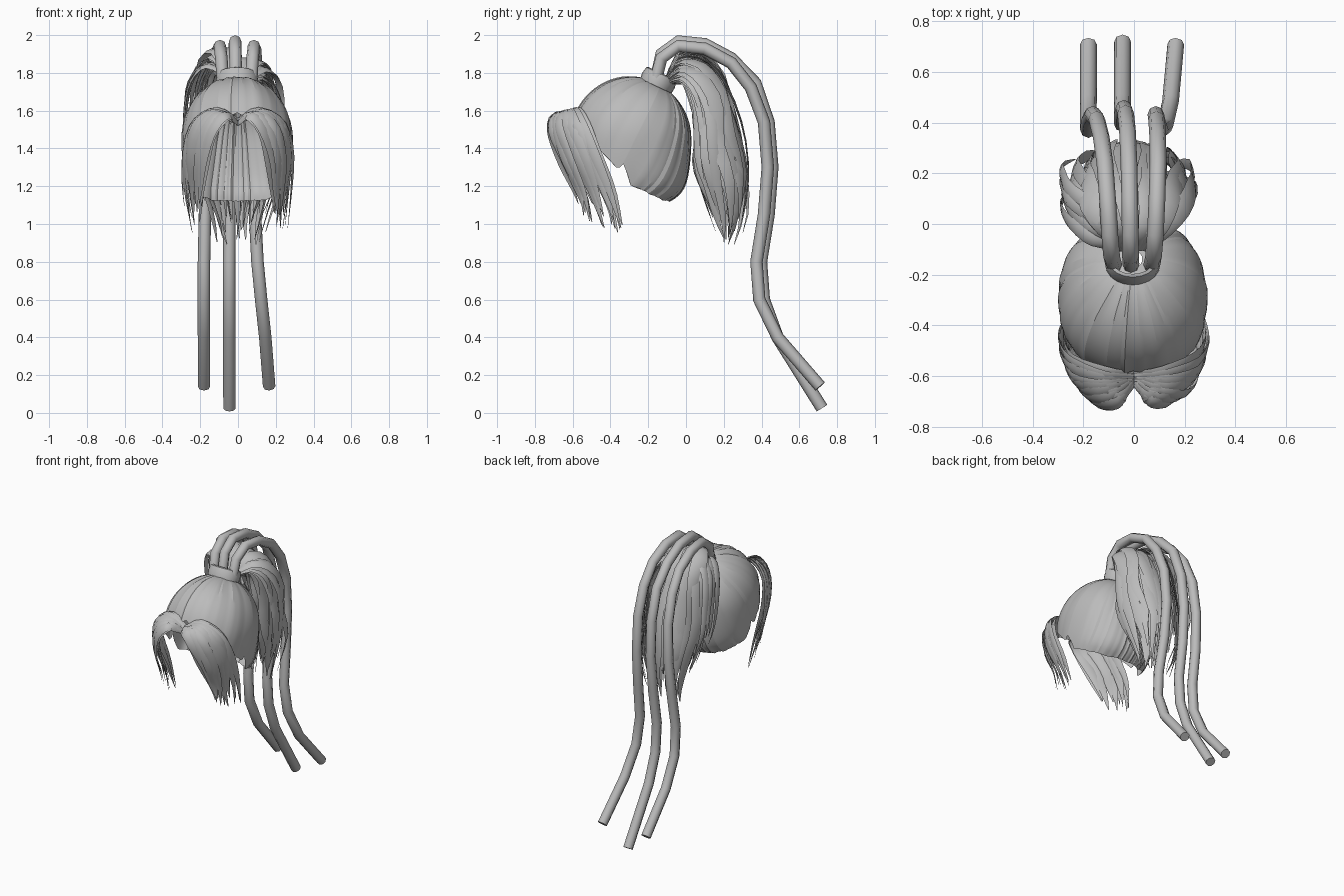
import bpy, bmesh, math, random
from mathutils import Vector

if "Cube" in bpy.data.objects:
    bpy.data.objects.remove(bpy.data.objects["Cube"])

random.seed(4)
grey = bpy.data.materials.new("hair_grey")
grey.diffuse_color = (0.5, 0.5, 0.5, 1)
grey.use_nodes = True
grey.node_tree.nodes["Principled BSDF"].inputs["Base Color"].default_value = grey.diffuse_color


def finish(name, bm, angle=40):
    bmesh.ops.recalc_face_normals(bm, faces=bm.faces)
    me = bpy.data.meshes.new(name)
    bm.to_mesh(me)
    bm.free()
    ob = bpy.data.objects.new(name, me)
    bpy.context.collection.objects.link(ob)
    me.materials.append(grey)
    bpy.ops.object.select_all(action='DESELECT')
    ob.select_set(True)
    bpy.context.view_layer.objects.active = ob
    bpy.ops.object.shade_smooth_by_angle(angle=math.radians(angle))
    return ob


def spline(pts, n, end=1.0):
    """Catmull-Rom samples through pts, stopping at the fraction end."""
    p = [2 * pts[0] - pts[1]] + pts + [2 * pts[-1] - pts[-2]]
    out = []
    for i in range(n + 1):
        s = i / n * end * (len(pts) - 1)
        k = min(int(s), len(pts) - 2)
        t = s - k
        a, b, c, d = p[k:k + 4]
        out.append(0.5 * (2 * b + (c - a) * t + (2 * a - 5 * b + 4 * c - d) * t * t
                          + (3 * b - a - 3 * c + d) * t ** 3))
    return out


def sweep(bm, path, width, thick, outward, sides):
    """Elliptical section along path; width/thick are functions of 0..1."""
    rings = []
    last = len(path) - 1
    for i, p in enumerate(path):
        tan = (path[min(i + 1, last)] - path[max(i - 1, 0)]).normalized()
        nor = outward(p)
        nor = (nor - tan * nor.dot(tan)).normalized()
        side = tan.cross(nor)
        w, h = width(i / last), thick(i / last)
        rings.append([bm.verts.new(p + side * w * math.cos(a) + nor * h * math.sin(a))
                      for a in (2 * math.pi * j / sides for j in range(sides))])
    for r, q in zip(rings, rings[1:]):
        for j in range(sides):
            k = (j + 1) % sides
            bm.faces.new((r[j], r[k], q[k], q[j]))
    bm.faces.new(rings[0])
    bm.faces.new(rings[-1])


def lock(bm, pts, half, centre, end=1.0):
    """Flat, pointed lock of hair facing away from centre."""
    sweep(bm, spline(pts, 14, end),
          lambda t: half * (0.45 + 0.55 * min(1, t * 4)) * max(0.06, 1 - t ** 5),
          lambda t: 0.008 * max(0.1, 1 - t ** 3), lambda p: p - centre, 6)


# Scalp cap: strands run from the tie down to the hairline
HAIRLINE = [(0, 1.59), (45, 1.48), (78, 1.29), (85, 1.33), (88, 1.21), (115, 1.155),
            (140, 1.125), (180, 1.12)]


def hairline(deg):
    for (a, z), (b, y) in zip(HAIRLINE, HAIRLINE[1:]):
        if deg <= b:
            return z + (y - z) * (deg - a) / (b - a)
    return HAIRLINE[-1][1]


def on_cap(q, lift):
    f, s = 1.0, q.z
    if s < 0:  # nape tucks under
        s = 1.1 * q.z
        f = (1 - 0.14 * s ** 2 - 0.22 * s ** 8) / math.sqrt(1 - q.z * q.z)
    h = max(1e-6, math.hypot(q.x, q.y))
    # slightly squared outline seen from above
    f *= (1 + lift) * (abs(q.x / h) ** 2.2 + abs(q.y / h) ** 2.2) ** (-1 / 2.2)
    return Vector((-0.004 + 0.293 * q.x * f, -0.294 + 0.319 * q.y * f,
                   1.45 + 0.33 * s * (1 + lift)))


bm = bmesh.new()
tie_dir = Vector((0, 0.47, 0.88)).normalized()
COLS, ROWS = 104, 18
grid = []
for i in range(COLS):
    a = 2 * math.pi * i / COLS
    deg = min(math.degrees(a), 360 - math.degrees(a))
    s = (hairline(deg) - 1.45) / 0.33
    s = s / 1.1 if s < 0 else s
    h = math.sqrt(1 - s * s)
    rim = Vector((h * math.sin(a), -h * math.cos(a), s))
    ridge = random.uniform(-0.012, 0.012)
    grid.append([bm.verts.new(on_cap(tie_dir.slerp(rim, 0.06 + 0.94 * j / ROWS),
                                     ridge * min(1, 3 * j / ROWS))) for j in range(ROWS + 1)])
for i in range(COLS):
    l, r = grid[i], grid[(i + 1) % COLS]
    for j in range(ROWS):
        bm.faces.new((l[j], l[j + 1], r[j + 1], r[j]))
finish("scalp_cap", bm, 20)

# Hair tie
bm = bmesh.new()
axis = Vector((0, 0.42, 0.9)).normalized()
up = axis.cross(Vector((1, 0, 0)))
PROFILE = [(0.09, -0.04), (0.108, -0.034), (0.112, 0), (0.103, 0.034), (0.09, 0.04), (0.08, 0)]
rings = []
for i in range(20):
    a = 2 * math.pi * i / 20
    d = Vector((math.cos(a), 0, 0)) + up * math.sin(a) * 0.85
    rings.append([bm.verts.new(Vector((-0.005, -0.145, 1.762)) + d * r + axis * z)
                  for r, z in PROFILE])
for i in range(20):
    r, q = rings[i], rings[(i + 1) % 20]
    for j in range(6):
        k = (j + 1) % 6
        bm.faces.new((r[j], r[k], q[k], q[j]))
finish("hair_tie", bm)

# Three long tubes: shared side path as (y, z), separate sideways drift
TUBE = [(-0.16, 1.76), (-0.13, 1.89), (-0.04, 1.955), (0.1, 1.94), (0.24, 1.865), (0.355, 1.735),
        (0.425, 1.54), (0.445, 1.3), (0.425, 1.05), (0.385, 0.8), (0.4, 0.6), (0.485, 0.40)]
TUBES = [("left_tube", [-0.08, -0.115, -0.175, -0.18], -0.012, (0.71, 0.14)),
         ("middle_tube", [-0.012, -0.02, -0.045, -0.045], 0.012, (0.72, 0.025)),
         ("right_tube", [0.07, 0.095, 0.09, 0.165], -0.012, (0.71, 0.14))]
for name, xs, lift, end in TUBES:
    bm = bmesh.new()
    side = spline([Vector((x, 0, 0)) for x in xs], 12)
    path = [Vector((side[i].x, y + (lift if 4 < i < 11 else 0), z + (lift if 0 < i < 6 else 0)))
            for i, (y, z) in enumerate(TUBE + [end])]
    sweep(bm, path, lambda t: 0.033, lambda t: 0.033, lambda p: Vector((1, 0, 0)), 8)
    finish(name, bm, 50)

# Ponytail: locks around an oval between an inner and an outer path, plus a core
OUTER = [(-0.1, 1.78), (-0.03, 1.88), (0.1, 1.86), (0.2, 1.74), (0.28, 1.52), (0.33, 1.28),
         (0.31, 1.04), (0.24, 0.84)]
INNER = [(-0.1, 1.74), (0.0, 1.74), (0.05, 1.66), (0.07, 1.5), (0.05, 1.32), (0.085, 1.18),
         (0.15, 1.03), (0.2, 0.88)]
SPREAD = [0.05, 0.13, 0.2, 0.24, 0.24, 0.21, 0.15, 0.10]
bm = bmesh.new()
for i in range(56):
    core = i >= 38
    th = 2 * math.pi * (i + random.uniform(-0.3, 0.3)) / (18 if core else 38)
    size = random.uniform(0.3, 0.7) if core else random.uniform(0.8, 1.05)
    a, b = size * math.cos(th), 0.5 + 0.5 * size * math.sin(th)
    rise = abs(a) * (0.08 if a < 0 else 0.0)
    pts = []
    for k in range(8):
        (y0, z0), (y1, z1) = INNER[k], OUTER[k]
        jit = 0.018 if k > 2 else 0
        pts.append(Vector((a * SPREAD[k] + random.uniform(-jit, jit),
                           y0 + (y1 - y0) * b + random.uniform(-jit, jit),
                           z0 + (z1 - z0) * b + (rise if 0 < k < 4 else 0))))
    lock(bm, pts, random.uniform(0.03, 0.045), Vector((0, 0.13, 1.4)), random.uniform(0.74, 0.98))
finish("ponytail", bm)

# Loose locks that fall outside the ponytail on its left
bm = bmesh.new()
LOOSE = [(-.05, -.1, 1.77), (-.17, -.01, 1.85), (-.25, .06, 1.75), (-.285, .11, 1.58),
         (-.28, .15, 1.4), (-.22, .18, 1.2)]
for i in range(4):
    pts = [Vector(p) + Vector((random.uniform(-.01, .01), (i - 1.2) * 0.045 * (k > 0),
                               random.uniform(-.015, .015))) for k, p in enumerate(LOOSE)]
    lock(bm, pts, 0.028, Vector((0, 0.13, 1.4)), random.uniform(0.75, 1.0))
finish("loose_locks", bm)

# Parted fringe: locks blended between a front and a rear path, both sides
FRONT = [(0, -.62, 1.53), (.055, -.69, 1.575), (.13, -.705, 1.49), (.17, -.645, 1.33),
         (.185, -.57, 1.15), (.195, -.53, 1.0)]
REAR = [(0, -.59, 1.55), (.11, -.585, 1.60), (.23, -.54, 1.53), (.27, -.48, 1.37),
        (.275, -.395, 1.17), (.24, -.33, .94)]
for name, sign in (("left_fringe", -1), ("right_fringe", 1)):
    bm = bmesh.new()
    for i in range(14):
        u = (i % 7) / 6
        layer = 0.012 * (i // 7)
        drift = random.uniform(-0.02, 0.02)
        pts = []
        for k, (f, r) in enumerate(zip(FRONT, REAR)):
            p = Vector(f).lerp(Vector(r), u)
            p.x += 0.03 * u * (1 - u) * 4 * (0 < k < 4)
            jit = 0.004 * k
            p += Vector((layer if k else 0, drift * (k / 5) ** 2 - layer, 0))
            p += Vector([random.uniform(-jit, jit) * m for m in (0.6, 0.7, 0.3)])
            p.x *= sign
            pts.append(p)
        lock(bm, pts, random.uniform(0.026, 0.036), Vector((0, -0.4, 1.35)),
             random.uniform(0.84, 1.0))
    finish(name, bm)
